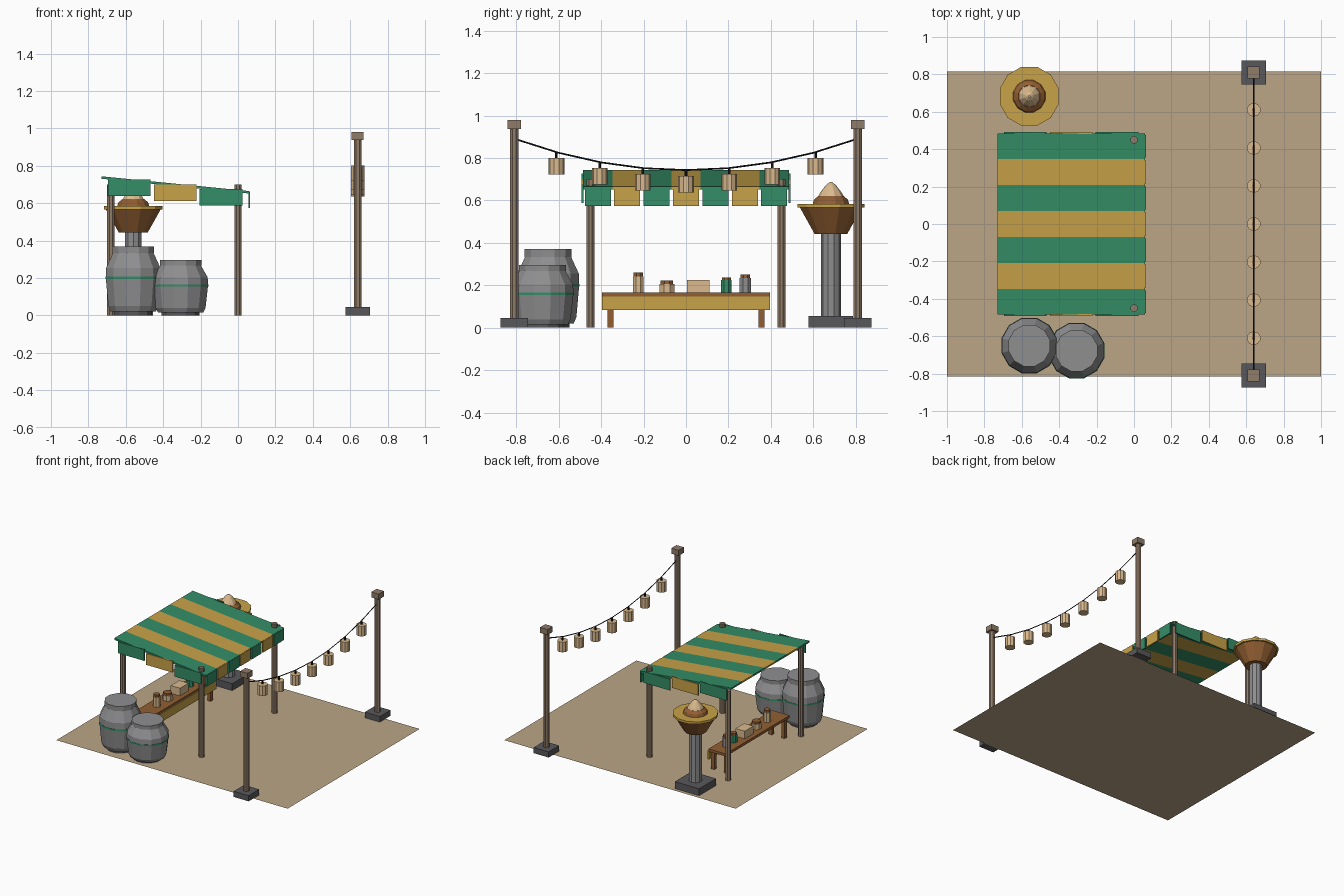
import bpy, bmesh, math
from mathutils import Vector

if "Cube" in bpy.data.objects:
    bpy.data.objects.remove(bpy.data.objects["Cube"])


def material(name, rgb):
    m = bpy.data.materials.new(name)
    lin = [((c / 255 + 0.055) / 1.055) ** 2.4 for c in rgb]
    m.diffuse_color = (*lin, 1)
    m.use_nodes = True
    m.node_tree.nodes["Principled BSDF"].inputs["Base Color"].default_value = m.diffuse_color
    return m


GROUND = material("sand", (187, 166, 134))
GREEN = material("green cloth", (52, 141, 103))
YELLOW = material("mustard cloth", (200, 162, 72))
GREY = material("grey metal", (143, 142, 144))
DARK = material("dark stone", (88, 88, 91))
BROWN = material("brown wood", (146, 95, 50))
BEIGE = material("cream", (218, 186, 142))
WOOD = material("weathered wood", (144, 124, 104))
BLACK = material("black cord", (28, 28, 32))


def finish(name, bm, mat):
    bmesh.ops.recalc_face_normals(bm, faces=bm.faces)
    me = bpy.data.meshes.new(name)
    bm.to_mesh(me)
    bm.free()
    me.materials.append(mat)
    ob = bpy.data.objects.new(name, me)
    bpy.context.collection.objects.link(ob)
    return ob


def box(name, x, y, z, mat, slope=0.0):
    """Box from (min, max) ranges; slope shears z along x."""
    bm = bmesh.new()
    bmesh.ops.create_cube(bm, size=1)
    for v in bm.verts:
        c = [r[0] + (r[1] - r[0]) * (t + 0.5) for r, t in zip((x, y, z), v.co)]
        c[2] += slope * c[0]
        v.co = c
    return finish(name, bm, mat)


def lathe(name, x, y, profile, mat, sides=8):
    """Turn (radius, z) points round a vertical axis and cap the ends."""
    bm = bmesh.new()
    rings = []
    for r, z in profile:
        rings.append([bm.verts.new((x + r * math.cos(a), y + r * math.sin(a), z))
                      for a in (2 * math.pi * (i + 0.5) / sides for i in range(sides))])
    for a, b in zip(rings, rings[1:]):
        for i in range(sides):
            j = (i + 1) % sides
            bm.faces.new((a[i], a[j], b[j], b[i]))
    bm.faces.new(rings[0])
    bm.faces.new(rings[-1])
    return finish(name, bm, mat)


def tube(name, x, y, r, z0, z1, mat, sides=8):
    return lathe(name, x, y, [(r, z0), (r, z1)], mat, sides)


# Ground sheet
bm = bmesh.new()
bm.faces.new([bm.verts.new(p) for p in
              ((-1, -.815, 0), (1, -.815, 0), (1, .815, 0), (-1, .815, 0))])
finish("ground_sheet", bm, GROUND)

# Awning posts
for px in (-0.68, 0.0):
    for py in (-0.45, 0.45):
        tube("awning_post", px, py, 0.021, 0.001, 0.70, WOOD)

# Striped sloping awning with hanging front flaps
SLOPE = -0.1
step = 0.97 / 7
for i in range(7):
    mat = YELLOW if i % 2 else GREEN
    y0 = -0.485 + i * step
    box("awning_stripe", (-0.73, 0.06), (y0, y0 + step), (0.658, 0.671), mat, SLOPE)
    box("front_flap", (0.055, 0.065), (y0 + 0.008, y0 + step - 0.008), (0.575, 0.664), mat)

# Side flaps, stepping down with the slope
for side in (-1, 1):
    for i in range(3):
        x0 = -0.695 + i * 0.245
        ys = sorted((side * 0.482, side * 0.492))
        box("side_flap", (x0, x0 + 0.228), ys, (0.639 - i * 0.026, 0.727 - i * 0.026),
            YELLOW if i == 1 else GREEN)

# Table
TX = -0.545
box("table_top", (-0.62, -0.47), (-0.395, 0.395), (0.145, 0.165), BROWN)
box("table_apron", (-0.475, -0.463), (-0.395, 0.395), (0.083, 0.148), YELLOW)
for lx in (-0.6, -0.49):
    for ly in (-0.355, 0.355):
        box("table_leg", (lx - .014, lx + .014), (ly - .014, ly + .014), (0.001, 0.145), BROWN)

# Goods on the table: y, radius, body top, lid top, colour
for y, r, top, lid, mat in ((-0.225, .028, .242, .26, BEIGE), (-0.09, .038, .206, .222, BEIGE),
                            (0.19, .027, .225, .238, GREEN), (0.28, .029, .235, .252, GREY)):
    tube("jar", TX, y, r, 0.165, top, mat)
    tube("jar_lid", TX, y, r * 0.85, top, lid, BROWN)
box("goods_box", (TX - .04, TX + .04), (0.005, 0.11), (0.165, 0.225), BEIGE)

# Storage pots: same shape, second one shorter
for x, y, k in ((-0.56, -0.65, 1.0), (-0.307, -0.677, 0.8)):
    tube("pot_foot", x, y, 0.105, 0.001, 0.046 * k, DARK, 12)
    lathe("pot_body", x, y, [(r, z * k) for r, z in
          ((.125, .02), (.138, .05), (.152, .2), (.15, .255), (.112, .335))], GREY, 12)
    tube("pot_rim", x, y, 0.115, 0.333 * k, 0.37 * k, GREY, 12)
    tube("pot_band", x, y, 0.154, 0.194 * k, 0.207 * k, GREEN, 12)

# Pedestal bowl with heaped contents
bx, by = -0.56, 0.683
box("pedestal_base", (bx - .105, bx + .105), (by - .105, by + .105), (0.001, 0.055), DARK)
tube("pedestal_column", bx, by, 0.047, 0.055, 0.45, GREY, 10)
lathe("bowl", bx, by, [(.08, .443), (.152, .568)], BROWN, 12)
tube("bowl_rim", bx, by, 0.163, 0.566, 0.584, YELLOW, 12)
lathe("heap_base", bx, by, [(.09, .58), (.082, .605), (.06, .622)], BROWN, 12)
lathe("heap_top", bx, by, [(.064, .612), (.05, .638), (.024, .672), (.006, .686)], BEIGE, 10)

# Lantern poles
LX = 0.64
for y in (-0.81, 0.81):
    box("pole_base", (LX - .065, LX + .065), (y - .065, y + .065), (0.001, 0.045), DARK)
    tube("lantern_pole", LX, y, 0.022, 0.045, 0.94, WOOD)
    box("pole_cap", (LX - .032, LX + .032), (y - .032, y + .032), (0.937, 0.98), WOOD)


def sag(y):
    return 0.743 + 0.145 * (y / 0.8) ** 2


# Sagging cord
cu = bpy.data.curves.new("lantern_cord", 'CURVE')
cu.dimensions = '3D'
cu.bevel_depth = 0.004
cu.bevel_resolution = 0
cu.use_fill_caps = True
sp = cu.splines.new('POLY')
ys = [-0.8 + 0.2 * i for i in range(9)]
sp.points.add(len(ys) - 1)
for p, y in zip(sp.points, ys):
    p.co = (LX, y, sag(y), 1)
cu.materials.append(BLACK)
bpy.context.collection.objects.link(bpy.data.objects.new("lantern_cord", cu))

# Paper lanterns
for i in range(-3, 4):
    y = i * 0.2035
    z = sag(y)
    tube("lantern_hook", LX, y, 0.006, z - 0.03, z, BLACK, 6)
    tube("lantern", LX, y, 0.037, z - 0.106, z - 0.027, BEIGE, 10)
